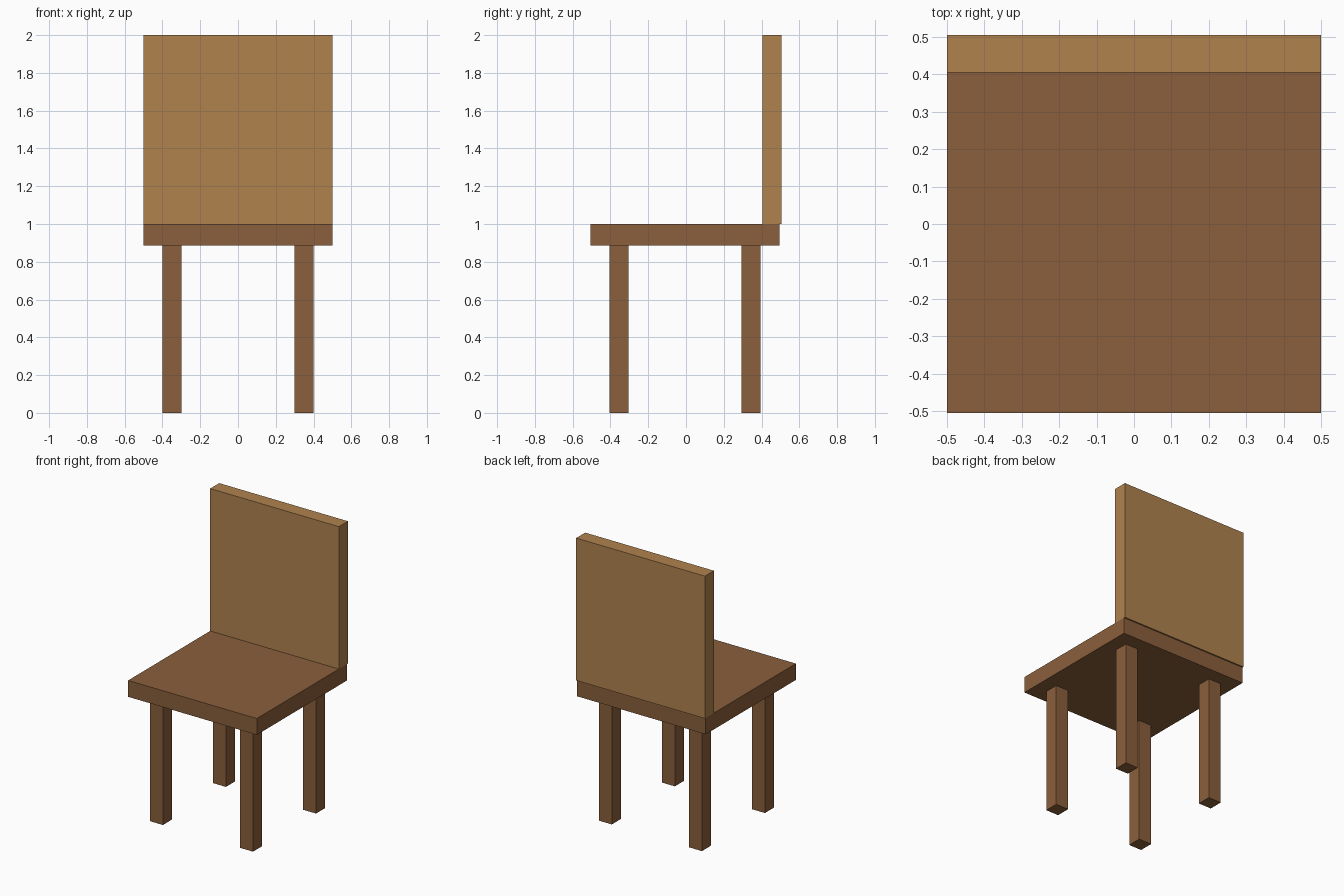
import bpy

cube = bpy.data.objects.get("Cube")
if cube:
    bpy.data.objects.remove(cube, do_unlink=True)


def make_material(name, colour):
    mat = bpy.data.materials.new(name)
    mat.use_nodes = True
    mat.diffuse_color = colour
    mat.node_tree.nodes["Principled BSDF"].inputs["Base Color"].default_value = colour
    return mat


def add_box(name, low, high, mat):
    """Box between two opposite corners."""
    centre = [(a + b) / 2 for a, b in zip(low, high)]
    size = [b - a for a, b in zip(low, high)]
    bpy.ops.mesh.primitive_cube_add(size=1, location=centre)
    obj = bpy.context.object
    obj.name = name
    obj.scale = size
    bpy.ops.object.transform_apply(location=False, rotation=False, scale=True)
    obj.data.materials.append(mat)
    return obj


dark_wood = make_material("dark wood", (0.258, 0.115, 0.045, 1))
light_wood = make_material("light wood", (0.434, 0.225, 0.076, 1))

seat_y = -0.005     # the seat sits slightly forward of the backrest's rear face
seat_bottom = 0.885
seat_top = 1.0

# Seat
add_box("seat", (-0.5, seat_y - 0.5, seat_bottom), (0.5, seat_y + 0.5, seat_top), dark_wood)

# Backrest
add_box("backrest", (-0.5, 0.405, seat_top), (0.5, 0.505, 2), light_wood)

# Four legs
half = 0.05
for row, sy in (("front", -1), ("back", 1)):
    for side, sx in (("left", 1), ("right", -1)):
        x, y = sx * 0.35, seat_y + sy * 0.35
        add_box(f"{row}_{side}_leg", (x - half, y - half, 0),
                (x + half, y + half, seat_bottom), dark_wood)
